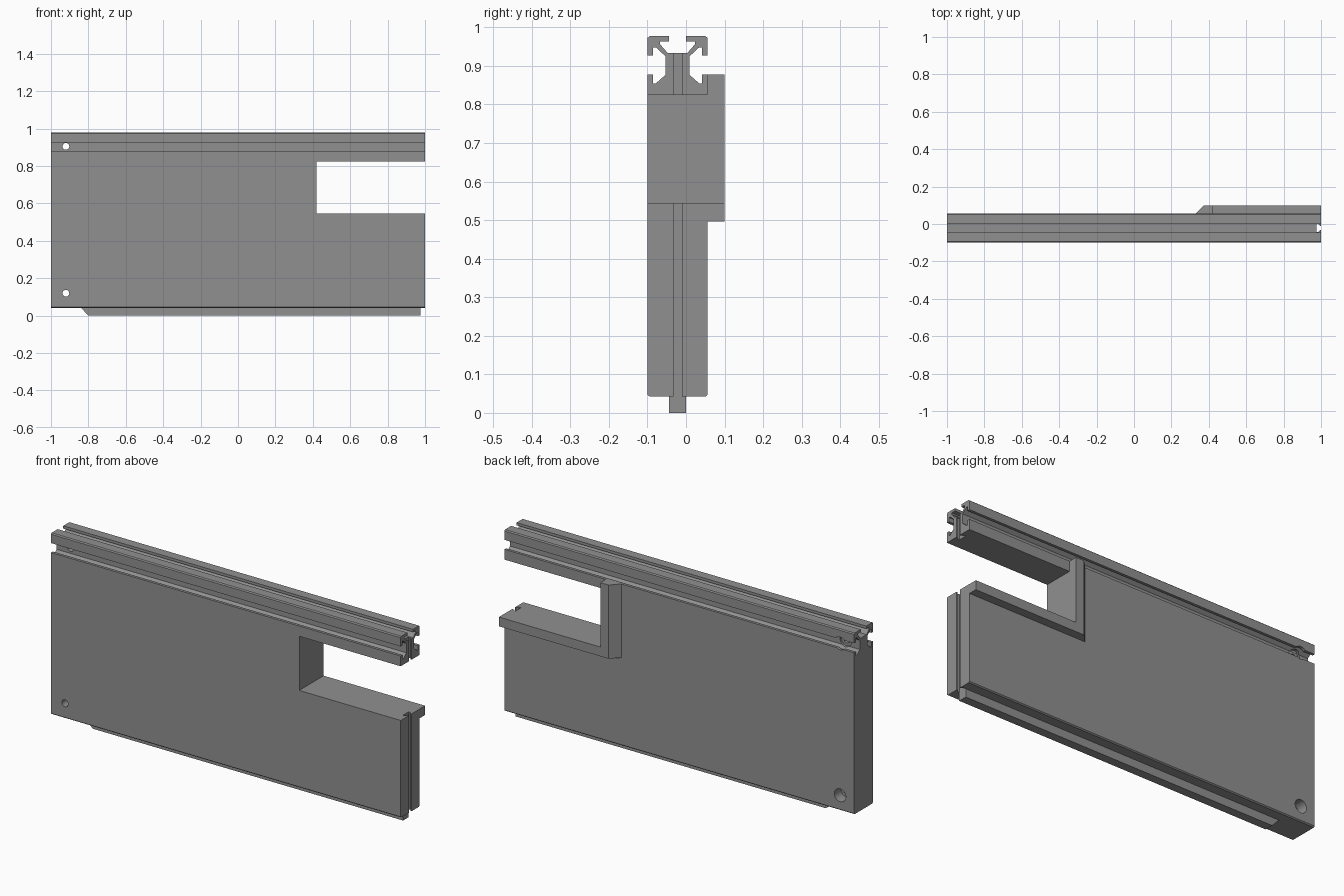
import bpy, bmesh, math
from mathutils import Matrix

if "Cube" in bpy.data.objects:
    bpy.data.objects.remove(bpy.data.objects["Cube"])

grey = bpy.data.materials.new("mid grey")
grey.diffuse_color = (0.28, 0.28, 0.28, 1)
grey.use_nodes = True
grey.node_tree.nodes["Principled BSDF"].inputs["Base Color"].default_value = grey.diffuse_color
MID = -0.022  # centre line of the panel thickness


def finish(bm, name):
    bmesh.ops.recalc_face_normals(bm, faces=bm.faces[:])
    me = bpy.data.meshes.new(name)
    bm.to_mesh(me)
    bm.free()
    ob = bpy.data.objects.new(name, me)
    me.materials.append(grey)
    bpy.context.collection.objects.link(ob)
    return ob


def prism(name, pts, axis, lo, hi, edit=None):
    """Extrude a 2D outline along one axis (other two axes in xyz order)."""
    def place(p, d):
        c = list(p)
        c.insert("xyz".index(axis), d)
        return c
    bm = bmesh.new()
    a = [bm.verts.new(place(p, lo)) for p in pts]
    b = [bm.verts.new(place(p, hi)) for p in pts]
    bm.faces.new(a)
    bm.faces.new(b[::-1])
    n = len(pts)
    for i in range(n):
        bm.faces.new((a[i], b[i], b[(i + 1) % n], a[(i + 1) % n]))
    if edit:
        edit(bm)
    return finish(bm, name)


def hole(name, x, z, radius, y0, y1):
    bm = bmesh.new()
    rot = Matrix.Translation((x, (y0 + y1) / 2, z)) @ Matrix.Rotation(math.pi / 2, 4, 'X')
    bmesh.ops.create_cone(bm, cap_ends=True, segments=32, radius1=radius,
                          radius2=radius, depth=y1 - y0, matrix=rot)
    return finish(bm, name)


def cut(target, cutter):
    mod = target.modifiers.new("cut", 'BOOLEAN')
    mod.operation = 'DIFFERENCE'
    mod.solver = 'EXACT'
    mod.object = cutter
    cutter.hide_render = True
    bpy.context.view_layer.objects.active = target
    bpy.ops.object.modifier_apply(modifier=mod.name)
    bpy.data.objects.remove(cutter)


# Panel with slotted rail profile on top: half outline (offset from middle, z)
half = [(0.072, 0.042), (0.0775, 0.047), (0.0775, 0.878), (0.0635, 0.878),
        (0.0635, 0.855), (0.056, 0.855), (0.031, 0.877), (0.031, 0.925),
        (0.056, 0.948), (0.0635, 0.948), (0.0635, 0.927), (0.0775, 0.927),
        (0.0775, 0.973), (0.072, 0.978), (0.0225, 0.978), (0.0225, 0.964),
        (0.045, 0.964), (0.045, 0.956), (0.025, 0.933)]
outline = [(MID + d, z) for d, z in half] + [(MID - d, z) for d, z in reversed(half)]
panel = prism("panel", outline, 'x', -1, 1)

# Rectangular opening at the right end
cut(panel, prism("opening_cutter", [(0.42, 0.545), (1.1, 0.545), (1.1, 0.825), (0.42, 0.825)],
                 'y', -0.3, 0.3))

# Undercut groove down the right end
g = [(1.02, 0.011), (0.996, 0.011), (0.985, 0.022), (0.975, 0.022)]
cut(panel, prism("groove_cutter", [(x, MID + d) for x, d in g] +
                 [(x, MID - d) for x, d in reversed(g)], 'z', -0.1, 1.1))

# Bolt holes with wide counterbores from the back
for z in (0.12, 0.905):
    cut(panel, hole("bolt_cutter", -0.92, z, 0.018, -0.2, 0.2))
    cut(panel, hole("counterbore_cutter", -0.92, z, 0.033, 0.0, 0.2))


# Raised L-shaped border behind the opening, bevelled on its outer upright
def bevel_left(bm):
    for v in bm.verts:
        if v.co.x < 0.34 and v.co.y > 0.08:
            v.co.x += 0.043


prism("back_border", [(0.33, 0.497), (1, 0.497), (1, 0.545), (0.42, 0.545),
                      (0.42, 0.878), (0.33, 0.878)], 'y', 0.055, 0.1, bevel_left)

# Tongue along the bottom edge, sloped at its left end
prism("bottom_tongue", [(-0.84, 0.043), (-0.8, 0), (0.975, 0), (0.975, 0.043)],
      'y', MID - 0.0225, MID + 0.0225)

# Smooth bores, crisp edges
bpy.ops.object.select_all(action='DESELECT')
panel.select_set(True)
bpy.context.view_layer.objects.active = panel
bpy.ops.object.shade_smooth_by_angle(angle=math.radians(25))
